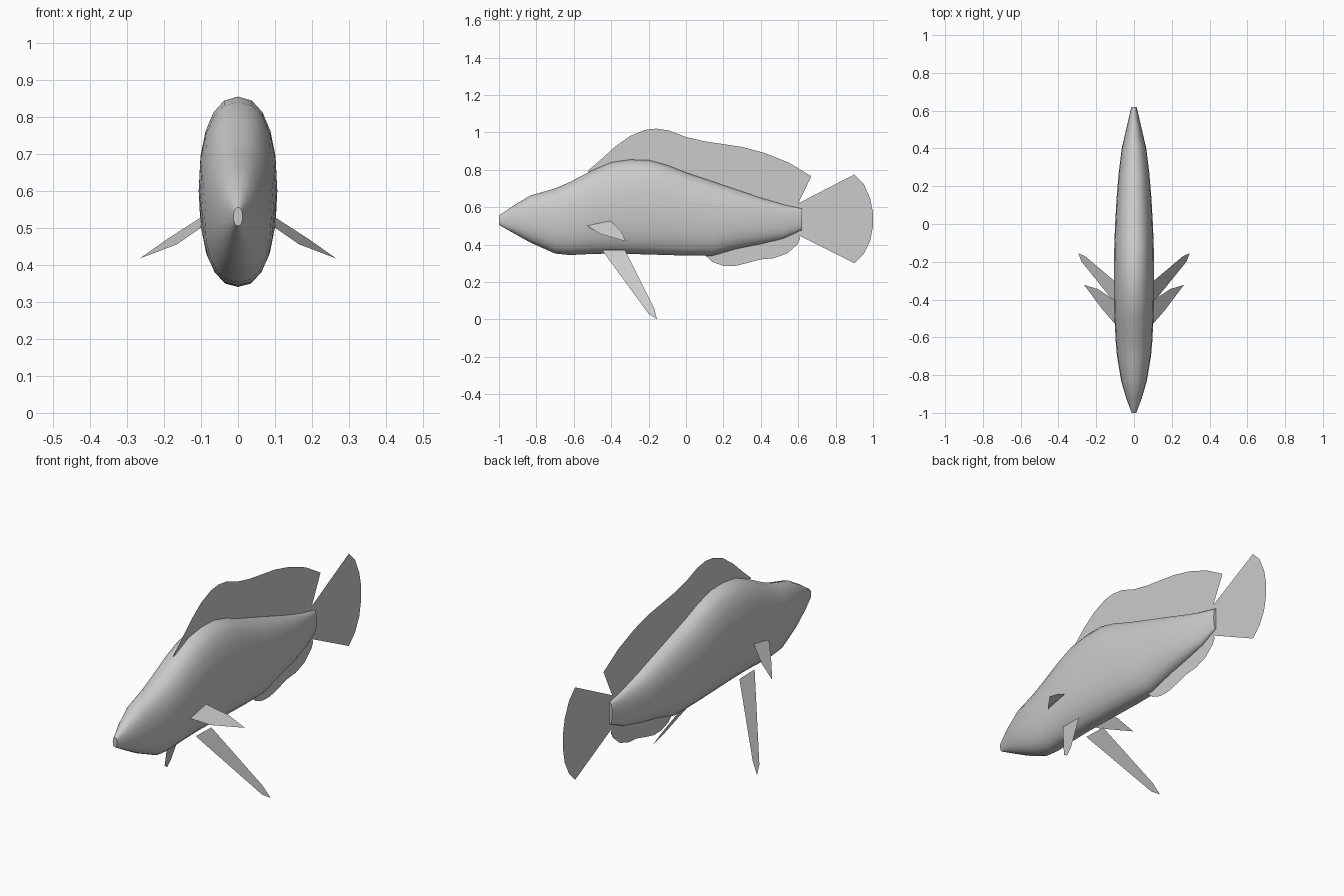
import bpy, bmesh
from math import sin, cos, pi, copysign, radians

cube = bpy.data.objects.get("Cube")
if cube:
    bpy.data.objects.remove(cube, do_unlink=True)

grey = bpy.data.materials.new("plain grey")
grey.use_nodes = True
grey.diffuse_color = (0.6, 0.6, 0.6, 1)
grey.node_tree.nodes["Principled BSDF"].inputs["Base Color"].default_value = (0.6, 0.6, 0.6, 1)


def make(name, verts, faces):
    mesh = bpy.data.meshes.new(name)
    mesh.from_pydata(verts, [], faces)
    bm = bmesh.new()
    bm.from_mesh(mesh)
    bmesh.ops.recalc_face_normals(bm, faces=bm.faces)
    bm.to_mesh(mesh)
    bm.free()
    mesh.materials.append(grey)
    obj = bpy.data.objects.new(name, mesh)
    bpy.context.collection.objects.link(obj)
    return obj


def sheet(name, points):
    return make(name, points, [range(len(points))])


# Body: rounded cross-sections lofted from nose to tail (y, top, bottom, half width)
SIDES = 20
stations = [
    (-1.0, .555, .505, .012), (-.92, .61, .46, .042), (-.83, .663, .41, .068),
    (-.7, .70, .352, .09), (-.62, .735, .344, .097), (-.5, .797, .35, .103),
    (-.4, .84, .352, .106), (-.3, .854, .35, .106), (-.2, .852, .347, .106),
    (-.1, .825, .344, .104), (0, .785, .341, .1), (.14, .738, .34, .092),
    (.27, .694, .377, .081), (.4, .65, .403, .065), (.52, .614, .432, .037),
    (.62, .592, .478, .014)]


def rounded(v):
    return copysign(abs(v) ** .88, v)


verts, faces = [], []
for y, top, bottom, half in stations:
    for i in range(SIDES):
        a = 2 * pi * i / SIDES
        verts.append((half * rounded(sin(a)), y,
                      (top + bottom) / 2 + (top - bottom) / 2 * rounded(cos(a))))
for s in range(len(stations) - 1):
    for i in range(SIDES):
        j, k = s * SIDES, (i + 1) % SIDES
        faces.append((j + i, j + k, j + SIDES + k, j + SIDES + i))
faces += [range(SIDES), range(len(verts) - SIDES, len(verts))]
body = make("body", verts, faces)
bpy.context.view_layer.objects.active = body
body.select_set(True)
bpy.ops.object.shade_smooth_by_angle(angle=radians(50))
body.select_set(False)

# Fins on the centre line, as (y, z) outlines whose roots run inside the body
centre_fins = {
    "dorsal_fin": [(-.53, .79), (-.46, .85), (-.38, .923), (-.3, .98), (-.22, 1.013),
                   (-.16, 1.02), (-.09, 1.01), (0, .975), (.1, .952), (.3, .922),
                   (.42, .89), (.55, .838), (.67, .765), (.6, .62), (.58, .57),
                   (.2, .65), (-.2, .78)],
    "tail_fin": [(.59, .615), (.9, .775), (.95, .725), (.985, .645), (1, .57), (1, .5),
                 (.985, .42), (.95, .35), (.9, .3), (.59, .455)],
    "anal_fin": [(.1, .345), (.14, .308), (.2, .286), (.26, .285), (.33, .302),
                 (.4, .321), (.47, .327), (.54, .352), (.595, .4), (.61, .43),
                 (.59, .49), (.3, .42)]}
for name, outline in centre_fins.items():
    sheet(name, [(0, y, z) for y, z in outline])

# Paired fins, mirrored left and right
pectoral = [(.1, -.53, .5), (.1, -.405, .528), (.19, -.345, .47),
            (.265, -.322, .417), (.165, -.455, .455)]
pelvic = [(.075 + .22 * (.372 - z) / .372, y, z) for y, z in
          [(-.45, .372), (-.325, .37), (-.17, .06), (-.155, 0), (-.2, .03)]]
for side, sign in (("left", 1), ("right", -1)):
    for kind, outline in (("pectoral", pectoral), ("pelvic", pelvic)):
        sheet(f"{side}_{kind}_fin", [(sign * x, y, z) for x, y, z in outline])
